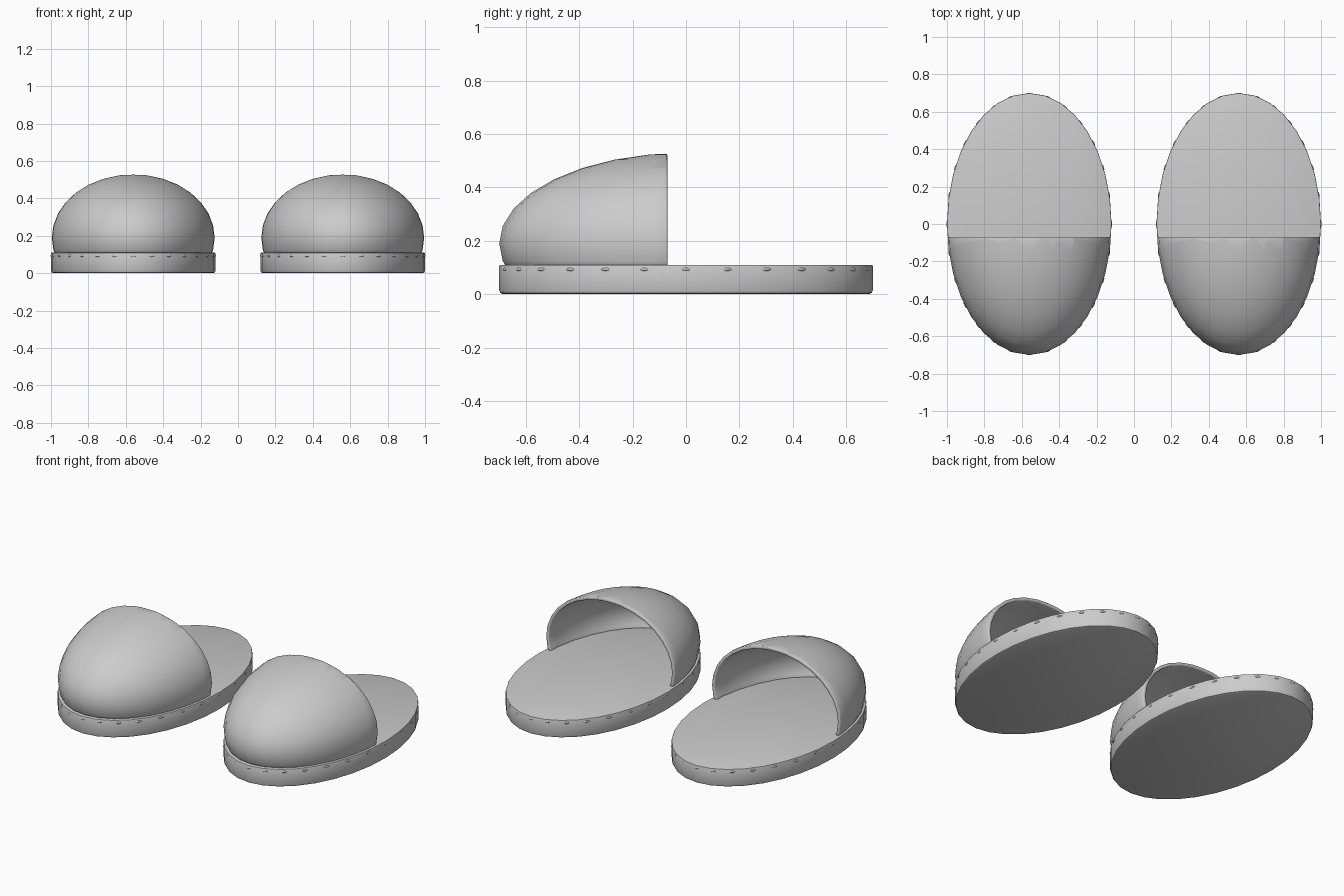
import bpy, bmesh, math
from mathutils import Matrix, Vector

cube = bpy.data.objects.get("Cube")
if cube:
    bpy.data.objects.remove(cube)

RX, RY = 0.44, 0.70          # half width and half length of a slipper
SOLE_TOP = 0.11
STITCHES = 28

grey = bpy.data.materials.new("light grey")
grey.use_nodes = True
colour = (0.6, 0.6, 0.6, 1)
grey.diffuse_color = colour
grey.node_tree.nodes["Principled BSDF"].inputs["Base Color"].default_value = colour


def finish(bm, name, x):
    """Turn a bmesh into a smooth-shaded object at x."""
    mesh = bpy.data.meshes.new(name)
    bm.to_mesh(mesh)
    bm.free()
    mesh.materials.append(grey)
    obj = bpy.data.objects.new(name, mesh)
    obj.location.x = x
    bpy.context.collection.objects.link(obj)
    bpy.ops.object.select_all(action='DESELECT')
    obj.select_set(True)
    bpy.context.view_layer.objects.active = obj
    bpy.ops.object.shade_smooth_by_angle(angle=math.radians(35))
    return obj


def make_sole(name, x):
    # Oval slab, chamfered at the bottom and barely eased at the top
    bm = bmesh.new()
    bmesh.ops.create_cone(bm, cap_ends=True, segments=32, radius1=1, radius2=1, depth=SOLE_TOP)
    bmesh.ops.scale(bm, vec=(RX, RY, 1), verts=bm.verts)
    bmesh.ops.translate(bm, vec=(0, 0, SOLE_TOP / 2), verts=bm.verts)
    for width, at_top in ((0.014, False), (0.004, True)):
        rim = [e for e in bm.edges
               if all((v.co.z > SOLE_TOP - 0.001) if at_top else (v.co.z < 0.001) for v in e.verts)]
        bmesh.ops.bevel(bm, geom=rim, offset=width, segments=2, profile=0.5, affect='EDGES')
    finish(bm, name, x)


def make_upper(name, x):
    # Toe cover: ellipsoid cut open at the back and underneath, then thickened
    bm = bmesh.new()
    bmesh.ops.create_uvsphere(bm, u_segments=32, v_segments=16, radius=1)
    bmesh.ops.scale(bm, vec=(RX, RY, 0.34), verts=bm.verts)
    bmesh.ops.translate(bm, vec=(0, 0, 0.19), verts=bm.verts)
    for point, normal in (((0, -0.07, 0), (0, 1, 0)), ((0, 0, 0.1), (0, 0, -1))):
        bmesh.ops.bisect_plane(bm, geom=bm.verts[:] + bm.edges[:] + bm.faces[:],
                               plane_co=point, plane_no=normal, clear_outer=True)
    obj = finish(bm, name, x)
    shell = obj.modifiers.new("thickness", 'SOLIDIFY')
    shell.thickness = 0.02
    shell.offset = -1
    edge = obj.modifiers.new("soft rim", 'BEVEL')
    edge.width = 0.007
    edge.segments = 2
    edge.limit_method = 'ANGLE'
    edge.angle_limit = math.radians(50)


def make_stitches(name, x):
    # Ring of small raised stitches just below the top of the sole
    bm = bmesh.new()
    for i in range(STITCHES):
        a = math.tau * i / STITCHES
        tangent = Vector((-RX * math.sin(a), RY * math.cos(a), 0))
        place = Matrix.Translation((RX * math.cos(a) * 0.993, RY * math.sin(a) * 0.993, 0.093))
        turn = Matrix.Rotation(math.atan2(tangent.y, tangent.x), 4, 'Z')
        size = Matrix.Diagonal((0.018, 0.006, 0.006, 1))
        bmesh.ops.create_uvsphere(bm, u_segments=8, v_segments=6, radius=1,
                                  matrix=place @ turn @ size)
    finish(bm, name, x)


for side, x in (("left", 0.56), ("right", -0.56)):
    make_sole(side + "_sole", x)
    make_upper(side + "_upper", x)
    make_stitches(side + "_stitches", x)
